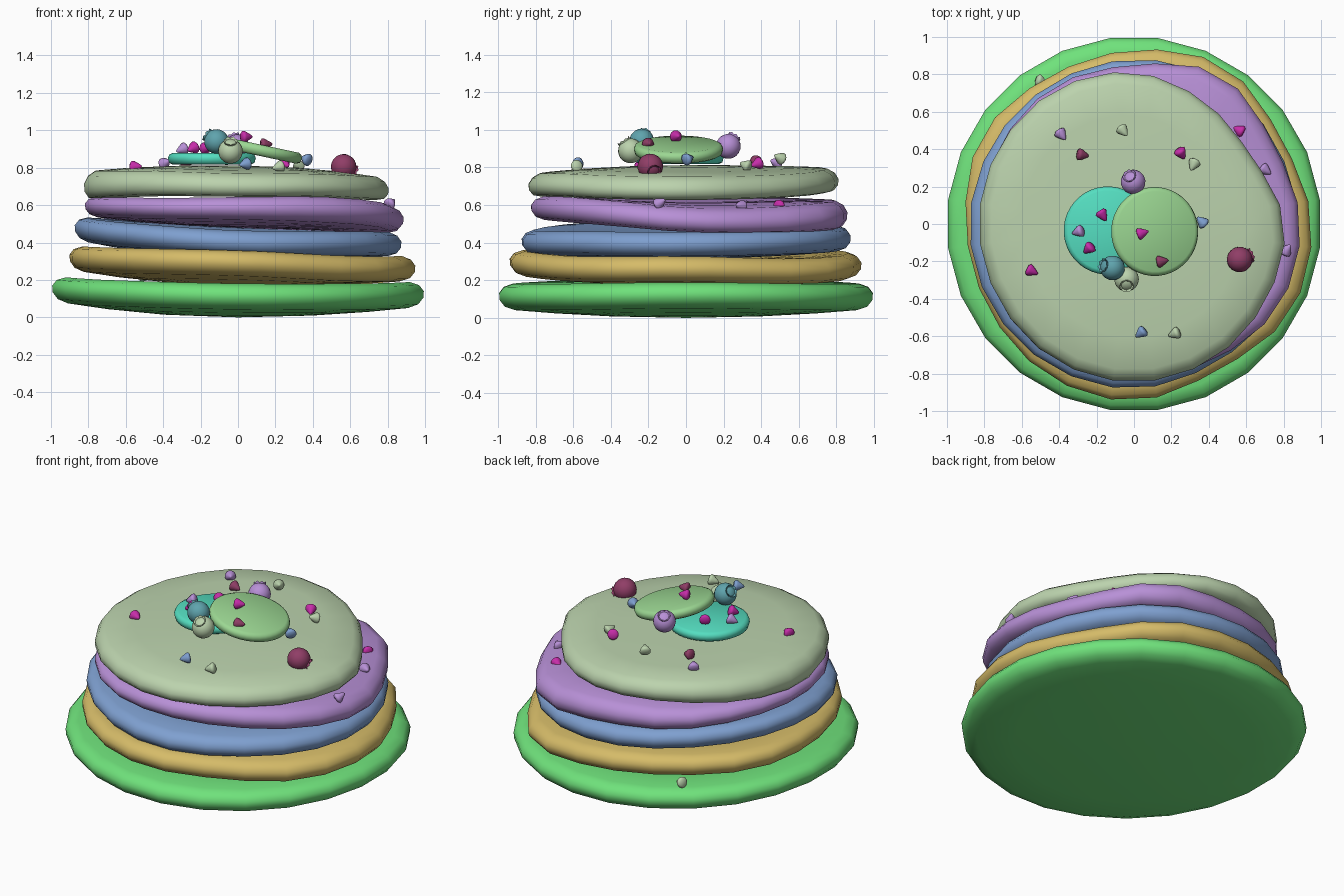
import bpy, bmesh, math, random
from mathutils import Vector

random.seed(4)
if "Cube" in bpy.data.objects:
    bpy.data.objects.remove(bpy.data.objects["Cube"], do_unlink=True)


def material(name, colour):
    m = bpy.data.materials.new(name)
    m.use_nodes = True
    rgba = (*colour, 1)
    m.diffuse_color = rgba
    m.node_tree.nodes["Principled BSDF"].inputs["Base Color"].default_value = rgba
    return m


green = material("bright green", (.16, .76, .2))
gold = material("gold", (.67, .5, .14))
blue = material("soft blue", (.21, .35, .63))
purple = material("lilac", (.48, .28, .68))
sage = material("sage", (.5, .65, .42))
teal = material("turquoise", (.09, .73, .53))
leaf = material("leaf green", (.33, .68, .29))
maroon = material("berry red", (.28, .048, .135))
magenta = material("magenta", (.57, .026, .4))
sea = material("sea blue", (.115, .37, .42))


def finish(name, bm, mat, angle=50):
    bmesh.ops.recalc_face_normals(bm, faces=bm.faces)
    mesh = bpy.data.meshes.new(name)
    bm.to_mesh(mesh)
    bm.free()
    mesh.materials.append(mat)
    ob = bpy.data.objects.new(name, mesh)
    bpy.context.collection.objects.link(ob)
    bpy.ops.object.select_all(action="DESELECT")
    ob.select_set(True)
    bpy.context.view_layer.objects.active = ob
    bpy.ops.object.shade_smooth_by_angle(angle=math.radians(angle))
    return ob


def lathe(bm, rows, segs, place):
    """Skin rings of a profile; place(radius, height, angle) gives each point."""
    rings = []
    for r, h in rows:
        if r == 0:
            rings.append([bm.verts.new(place(0, h, 0))] * segs)
        else:
            rings.append([bm.verts.new(place(r, h, math.tau * (i + .5) / segs)) for i in range(segs)])
    for a, b in zip(rings, rings[1:]):
        for i in range(segs):
            j = (i + 1) % segs
            bm.faces.new(list(dict.fromkeys((a[i], a[j], b[j], b[i]))))


def around(samples, angle):
    """Smooth closed interpolation of samples spread evenly round the circle."""
    n = len(samples)
    t = angle / math.tau * n
    i, f = int(t + 1e-6), t - int(t + 1e-6)
    p, q, r, s = (samples[(i + k) % n] for k in (-1, 0, 1, 2))
    return q + .5 * f * (r - p + f * (2*p - 5*q + 4*r - s + f * (3*(q - r) + s - p)))


# Pancakes: rounded edge, wavy rim, varying thickness and sagging middle
def pancake(name, mat, halves, middle, radii, heights):
    rows = [(0, 1), (.4, 1), (.72, 1), (.925, .97), (.975, .65), (1, .15),
            (.997, -.35), (.97, -.8), (.915, -1), (.7, -1), (.4, -1), (0, -1)]
    mean = sum(halves) / len(halves)

    def place(r, h, a):
        rim = around(radii, a) * r
        half = mean + (around(halves, a) - mean) * r
        z = middle + (around(heights, a) - middle) * r ** 2 + h * half
        return rim * math.cos(a), rim * math.sin(a), z
    bm = bmesh.new()
    lathe(bm, rows, 24, place)
    return finish(name, bm, mat)


pancake("pancake_bottom", green, [.07], .07, [1.002],
        [.13, .12, .12, .14, .16, .14, .12, .12])
pancake("pancake_second", gold, [.068], .24,
        [.95, .91, .97, .93, .91, .94, .9, .9, .93, .945, .9, .96],
        [.265, .25, .29, .315, .325, .315, .3, .265])
pancake("pancake_third", blue, [.065], .38,
        [.88, .87, .89, .88, .87, .87, .88, .88, .88, .88, .86, .88],
        [.395, .41, .43, .47, .485, .45, .405, .4])
pancake("pancake_fourth", purple,
        [.066, .07, .078, .075, .068, .06, .055, .055, .055, .06, .068, .068], .55,
        [.89, .86, .92, .85, .85, .83, .825, .83, .84, .83, .84, .89],
        [.517, .512, .535, .555, .57, .59, .6, .595, .59, .59, .585, .56])
pancake("pancake_top", sage, [.063, .062, .063, .072, .08, .07, .063, .063], .745,
        [.805, .725, .755, .81, .83, .83, .83, .83, .84, .845, .835, .815],
        [.68, .685, .7, .725, .735, .715, .7, .705, .71, .7, .7, .685])


# Round pats resting on top
def pat(name, mat, centre, radius, half, tilt):
    bm = bmesh.new()
    rows = [(0, 1), (.9, 1), (.97, .7), (1, .1), (.97, -.7), (.9, -1), (0, -1)]
    lathe(bm, rows, 40, lambda r, h, a: (radius * r * math.cos(a), radius * r * math.sin(a), h * half))
    ob = finish(name, bm, mat)
    ob.location = centre
    ob.rotation_euler.y = math.radians(tilt)


pat("pat_flat", teal, (-.14, -.035, .848), .236, .03, 0)
pat("pat_tilted", leaf, (.11, -.04, .895), .238, .03, 12)


# Berries with a pointed crown
def berry(name, mat, centre, radius, crown_direction):
    bm = bmesh.new()
    bmesh.ops.create_uvsphere(bm, u_segments=20, v_segments=12, radius=radius)
    count = 16
    rings = []
    for r, low, high in ((.5, .82, .82), (.56, .95, 1.08), (.4, .88, .88)):
        rings.append([bm.verts.new((radius * r * math.cos(math.tau * i / count),
                                    radius * r * math.sin(math.tau * i / count),
                                    radius * (high if i % 2 else low))) for i in range(count)])
    for a, b in zip(rings, rings[1:]):
        for i in range(count):
            j = (i + 1) % count
            bm.faces.new((a[i], a[j], b[j], b[i]))
    ob = finish(name, bm, mat, 40)
    ob.location = centre
    ob.rotation_euler = Vector(crown_direction).to_track_quat("Z", "Y").to_euler()


berry("berry_blue", sea, (-.115, -.235, .94), .066, (-.75, .2, .55))
berry("berry_pale", sage, (-.04, -.295, .888), .066, (0, -.55, .8))
berry("berry_lilac", purple, (-.005, .225, .912), .066, (-.3, .5, .8))
berry("berry_red", maroon, (.565, -.19, .805), .068, (.8, .3, -.4))


# Small rounded drops scattered at random tilts
def drop(name, mat, centre):
    bm = bmesh.new()
    rows = [(0, -.025), (.022, -.024), (.033, -.015), (.031, -.004),
            (.017, .02), (.007, .036), (0, .04)]
    lathe(bm, rows, 12, lambda r, h, a: (r * math.cos(a), r * math.sin(a), h))
    ob = finish(name, bm, mat, 60)
    ob.location = centre
    ob.rotation_euler = (random.uniform(1, 2), 0, random.uniform(0, math.tau))


drops = {
    "lilac": (purple, [(-.39, .48, .825), (.7, .29, .595), (.815, -.14, .61), (-.295, -.04, .9)]),
    "red": (maroon, [(-.28, .37, .83), (.145, -.2, .925)]),
    "pale": (sage, [(-.06, .5, .85), (.32, .32, .81), (.22, -.585, .805), (-.5, .765, .22)]),
    "blue": (blue, [(.365, .01, .845), (.04, -.58, .82)]),
    "magenta": (magenta, [(.25, .38, .82), (.565, .5, .595), (-.55, -.25, .805),
                          (-.17, .05, .905), (-.24, -.13, .905), (.04, -.05, .965)]),
}
for label, (mat, spots) in drops.items():
    for k, spot in enumerate(spots):
        drop(f"drop_{label}_{k + 1}", mat, spot)
